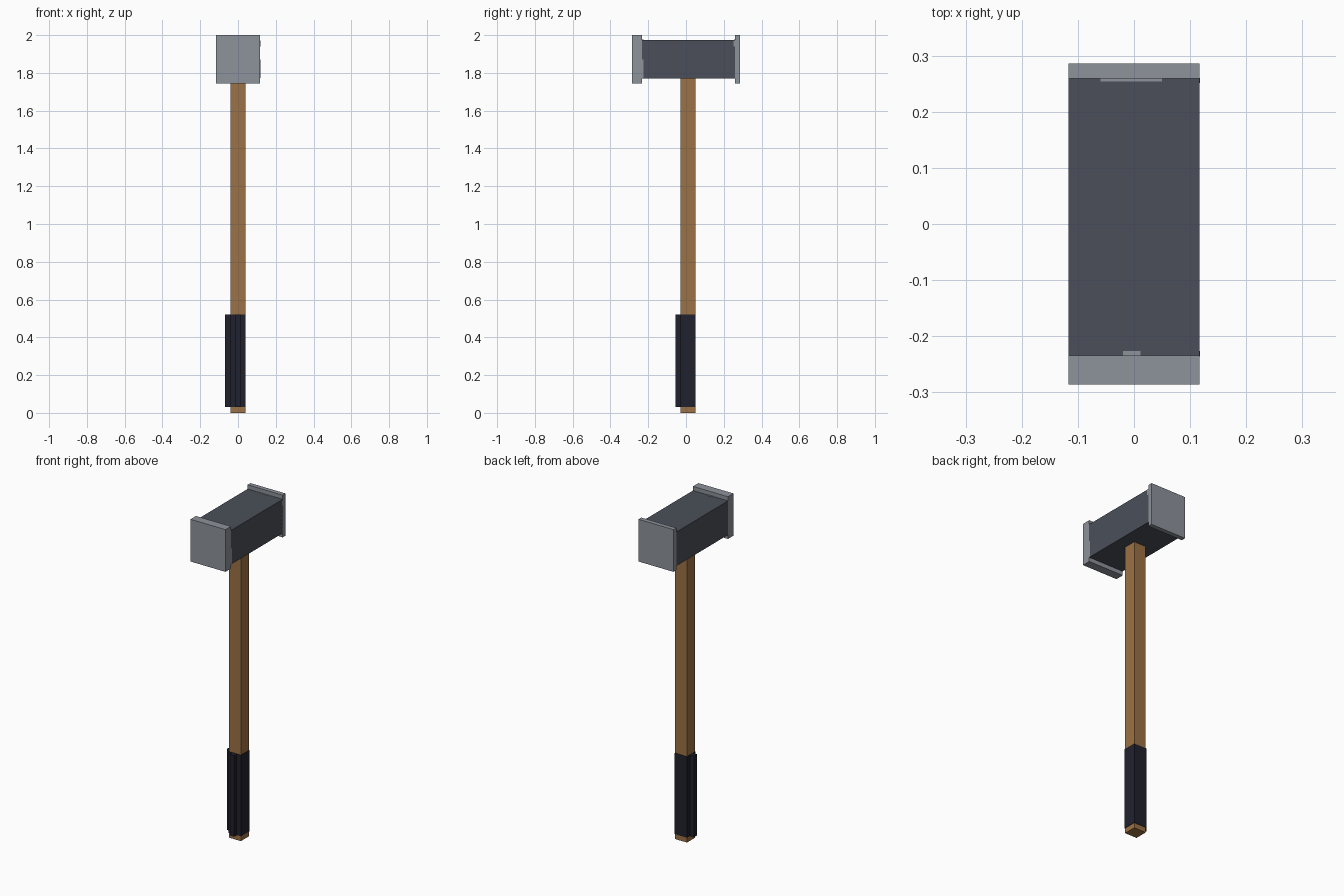
import bpy
import bmesh
from mathutils import Vector

if "Cube" in bpy.data.objects:
    bpy.data.objects.remove(bpy.data.objects["Cube"], do_unlink=True)


def material(name, rgb):
    m = bpy.data.materials.new(name)
    m.use_nodes = True
    color = (*rgb, 1.0)
    m.diffuse_color = color
    m.node_tree.nodes["Principled BSDF"].inputs["Base Color"].default_value = color
    return m


STEEL = material("light steel", (0.270, 0.287, 0.325))
IRON = material("dark iron", (0.070, 0.078, 0.100))
WOOD = material("wood", (0.333, 0.168, 0.058))
RUBBER = material("black rubber", (0.0144, 0.0152, 0.0252))


def box(name, x, y, z, mat):
    """Box from (min, max) ranges on each axis."""
    bm = bmesh.new()
    bmesh.ops.create_cube(bm, size=1.0)
    size = Vector((x[1] - x[0], y[1] - y[0], z[1] - z[0]))
    mid = Vector((x[0] + x[1], y[0] + y[1], z[0] + z[1])) / 2
    bmesh.ops.scale(bm, vec=size, verts=bm.verts)
    bmesh.ops.translate(bm, vec=mid, verts=bm.verts)
    mesh = bpy.data.meshes.new(name)
    bm.to_mesh(mesh)
    bm.free()
    mesh.materials.append(mat)
    obj = bpy.data.objects.new(name, mesh)
    bpy.context.collection.objects.link(obj)
    return obj


# Head: dark block between a thick front plate and a thin back plate
W = 0.117
box("head_block", (-W, W), (-0.234, 0.260), (1.77, 1.975), IRON)
box("front_striking_plate", (-W, W), (-0.286, -0.234), (1.745, 2.0), STEEL)
box("back_striking_plate", (-W, W), (0.259, 0.286), (1.745, 2.0), STEEL)

# Small steel scuffs where the plates meet the block
box("front_side_scuff", (W - 0.004, W + 0.001), (-0.236, -0.226), (1.772, 1.87), STEEL)
box("front_top_scuff", (-0.02, 0.012), (-0.236, -0.226), (1.97, 1.977), STEEL)
box("back_top_scuff", (-0.06, 0.05), (0.254, 0.260), (1.97, 1.976), STEEL)
box("back_side_scuff", (W - 0.004, W + 0.001), (0.251, 0.260), (1.94, 1.972), STEEL)

# Square wooden shaft
box("handle", (-0.041, 0.039), (-0.028, 0.049), (0.0, 1.78), WOOD)

# Rubber sleeve with a raised rib on the front and one on the side
GRIP_Z = (0.03, 0.52)
box("grip_sleeve", (-0.043, 0.041), (-0.030, 0.051), GRIP_Z, RUBBER)
box("grip_front_rib", (-0.016, 0.012), (-0.055, -0.028), GRIP_Z, RUBBER)
box("grip_side_rib", (-0.069, -0.041), (-0.005, 0.022), GRIP_Z, RUBBER)
